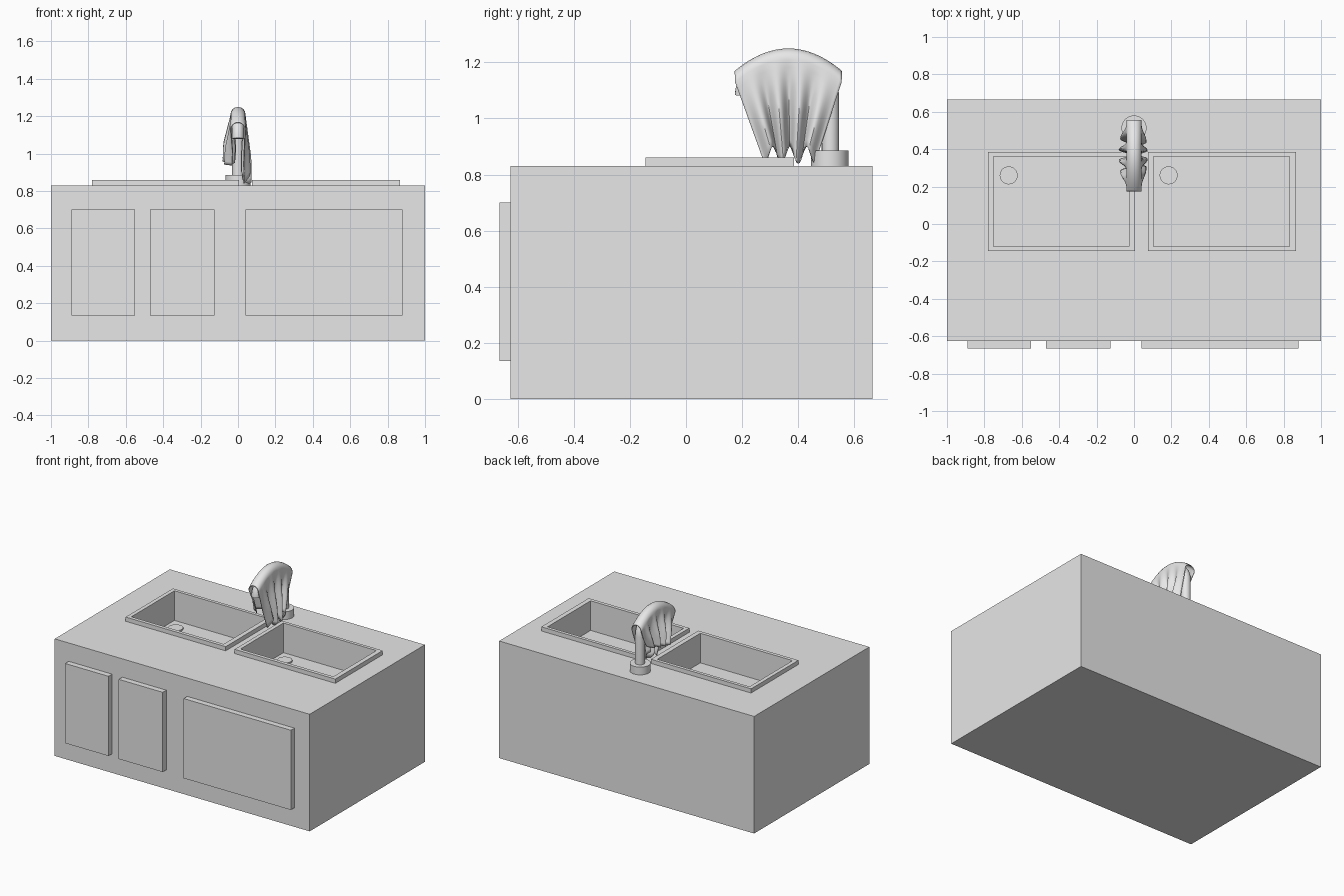
import bpy, bmesh, math

if "Cube" in bpy.data.objects:
    bpy.data.objects.remove(bpy.data.objects["Cube"])

grey = bpy.data.materials.new("plain grey")
grey.diffuse_color = (0.8, 0.8, 0.8, 1)
grey.use_nodes = True
grey.node_tree.nodes["Principled BSDF"].inputs["Base Color"].default_value = grey.diffuse_color


def finish(name, bm, smooth=False):
    me = bpy.data.meshes.new(name)
    bmesh.ops.recalc_face_normals(bm, faces=bm.faces[:])
    bm.to_mesh(me)
    bm.free()
    ob = bpy.data.objects.new(name, me)
    bpy.context.collection.objects.link(ob)
    me.materials.append(grey)
    if smooth:
        bpy.ops.object.select_all(action='DESELECT')
        bpy.context.view_layer.objects.active = ob
        ob.select_set(True)
        bpy.ops.object.shade_smooth_by_angle(angle=math.radians(40))
    return ob


def box(name, x0, x1, y0, y1, z0, z1):
    bm = bmesh.new()
    bmesh.ops.create_cube(bm, size=1)
    for v in bm.verts:
        v.co = (x0 if v.co.x < 0 else x1, y0 if v.co.y < 0 else y1,
                z0 if v.co.z < 0 else z1)
    return finish(name, bm)


def cylinder(name, x, y, z0, z1, r):
    bm = bmesh.new()
    bmesh.ops.create_cone(bm, cap_ends=True, segments=32, radius1=r, radius2=r, depth=z1 - z0)
    bmesh.ops.translate(bm, verts=bm.verts, vec=(x, y, (z0 + z1) / 2))
    return finish(name, bm, True)


def cut(ob, cutter):
    m = ob.modifiers.new("cut", 'BOOLEAN')
    m.operation = 'DIFFERENCE'
    m.solver = 'EXACT'
    m.object = cutter
    bpy.context.view_layer.objects.active = ob
    bpy.ops.object.modifier_apply(modifier=m.name)


# cabinet and door panels
cabinet = box("cabinet", -1, 1, -0.625, 0.665, 0, 0.83)
for name, x0, x1 in (("left_door", -0.89, -0.55), ("middle_door", -0.47, -0.125),
                     ("right_door", 0.04, 0.88)):
    box(name, x0, x1, -0.665, -0.625, 0.135, 0.70)

# two sinks: raised rim, recessed basin, drain
FLOOR = 0.65
for side, x0, x1, dx in (("left", -0.78, 0.005, -0.67), ("right", 0.075, 0.865, 0.185)):
    rim = box(side + "_sink_rim", x0, x1, -0.145, 0.385, 0.83, 0.86)
    cutter = box("basin_cutter", x0 + 0.028, x1 - 0.033, -0.12, 0.362, FLOOR, 1.0)
    cut(rim, cutter)
    cut(cabinet, cutter)
    bpy.data.objects.remove(cutter)
    cylinder(side + "_drain", dx, 0.26, FLOOR, FLOOR + 0.01, 0.048)

# tap: base and swept pipe
cylinder("tap_base", 0, 0.513, 0.83, 0.885, 0.067)
path = [(0.515, 0.87)] + [(0.36 + 0.155 * math.cos(a), 1.08 + 0.125 * math.sin(a))
                          for a in (math.pi * i / 20 for i in range(21))]
bm = bmesh.new()
N, R, rings = 20, 0.031, []
for i, (y, z) in enumerate(path):
    (ya, za), (yb, zb) = path[max(i - 1, 0)], path[min(i + 1, len(path) - 1)]
    ln = math.hypot(yb - ya, zb - za)
    ny, nz = (zb - za) / ln, -(yb - ya) / ln
    rings.append([bm.verts.new((R * math.cos(b), y + R * math.sin(b) * ny, z + R * math.sin(b) * nz))
                  for b in (2 * math.pi * k / N for k in range(N))])
for p, q in zip(rings, rings[1:]):
    for k in range(N):
        bm.faces.new((p[k], p[(k + 1) % N], q[(k + 1) % N], q[k]))
bm.faces.new(rings[0])
bm.faces.new(rings[-1])
finish("tap_pipe", bm, True)


# cloth draped over the pipe, gathered into folds towards the hem
def cloth_point(s, side, k):
    y0, z0 = 0.365 + 0.19 * s, 1.247 - 0.08 * s * s
    r = 0.038
    if k <= 4:
        a = k / 4 * math.pi / 2
        return (side * r * math.sin(a), y0, z0 - r * (1 - math.cos(a)))
    t = (k - 4) / 12
    hem = 0.87 + 0.03 * math.cos(3 * math.pi * s) if side > 0 else 0.965 + 0.03 * s
    y1 = 0.37 + 0.09 * s
    fold = -math.cos(4 * math.pi * s) * (1 - 0.5 * s * s)
    reach = 1 if side > 0 else 1.25
    x = r + reach * t * 0.008 + fold * 0.026 * min(1, 1.6 * t) * reach
    drop = t if side > 0 else 0.75 * t
    return (side * x, y0 + (y1 - y0) * drop, (z0 - r) + (hem - z0 + r) * t)


bm = bmesh.new()
rows = []
for i in range(49):
    s = -1 + 2 * i / 48
    rows.append([bm.verts.new(cloth_point(s, -1 if k < 0 else 1, abs(k))) for k in range(-16, 17)])
for p, q in zip(rows, rows[1:]):
    for k in range(32):
        bm.faces.new((p[k], p[k + 1], q[k + 1], q[k]))
cloth = finish("cloth", bm, True)
m = cloth.modifiers.new("thickness", 'SOLIDIFY')
m.thickness = 0.005
m.offset = 0
